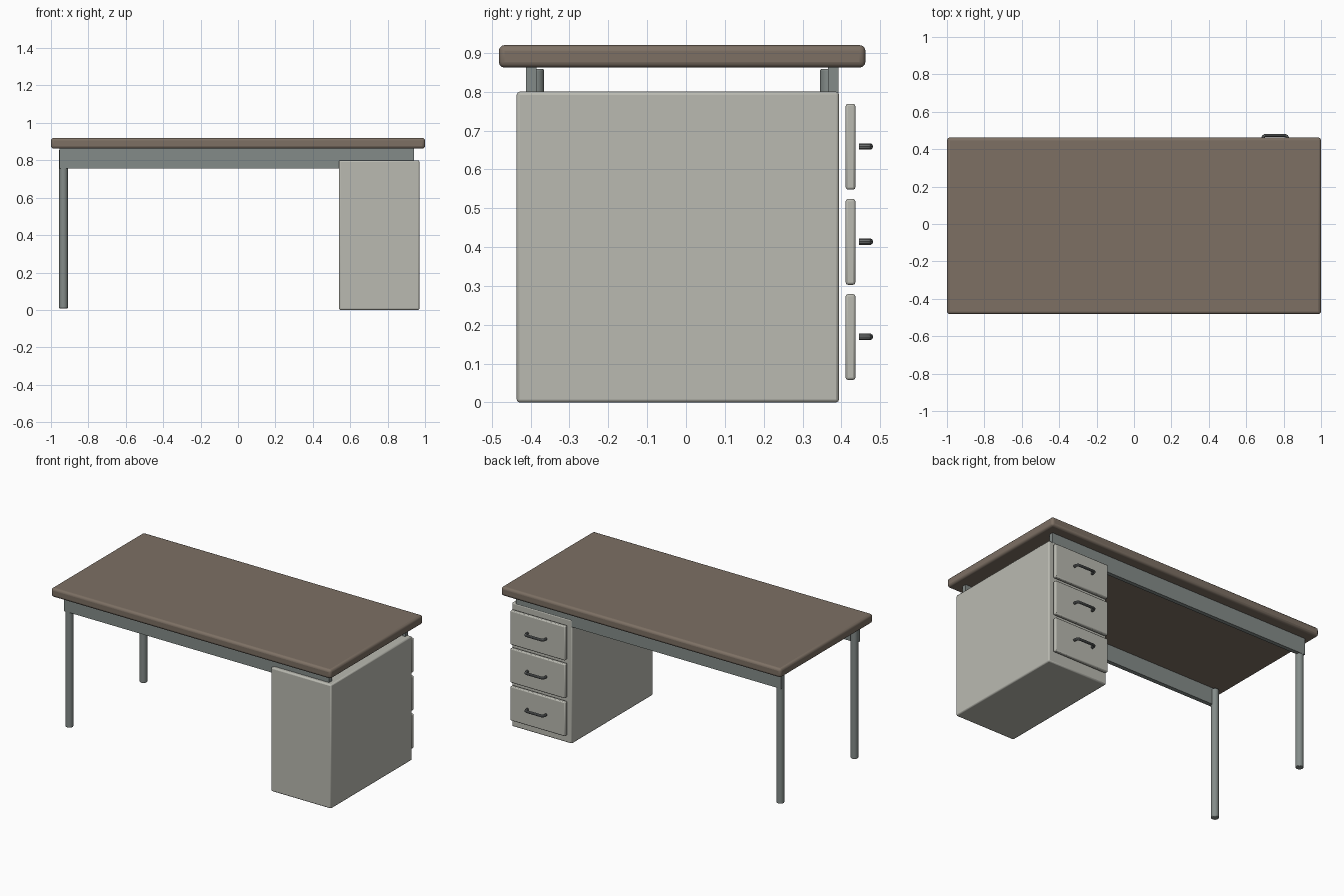
import bpy
from mathutils import Vector

if "Cube" in bpy.data.objects:
    bpy.data.objects.remove(bpy.data.objects["Cube"])


def material(name, rgb):
    m = bpy.data.materials.new(name)
    m.diffuse_color = (*rgb, 1)
    m.use_nodes = True
    m.node_tree.nodes["Principled BSDF"].inputs["Base Color"].default_value = m.diffuse_color
    return m


WOOD = material("brown_top", (0.205, 0.162, 0.127))
PANEL = material("pale_grey", (0.49, 0.49, 0.44))
FRAME = material("frame_grey", (0.23, 0.26, 0.25))
METAL = material("handle_grey", (0.16, 0.17, 0.17))


def smooth(o):
    bpy.ops.object.select_all(action='DESELECT')
    o.select_set(True)
    bpy.context.view_layer.objects.active = o
    bpy.ops.object.shade_smooth_by_angle(angle=0.6)


def box(name, lo, hi, mat, bevel=0.0, segments=2):
    lo, hi = Vector(lo), Vector(hi)
    bpy.ops.mesh.primitive_cube_add(size=1, location=(lo + hi) / 2)
    o = bpy.context.object
    o.name = name
    o.scale = hi - lo
    bpy.ops.object.transform_apply(location=False, rotation=False, scale=True)
    o.data.materials.append(mat)
    if bevel:
        b = o.modifiers.new("bevel", 'BEVEL')
        b.width, b.segments = bevel, segments
        smooth(o)
    return o


# Table top
box("table_top", (-1, -0.482, 0.862), (1, 0.462, 0.92), WOOD, 0.015, 3)

# Aprons under the top, along both long sides
box("front_apron", (-0.955, -0.412, 0.755), (0.94, -0.385, 0.862), FRAME)
box("back_apron", (-0.955, 0.366, 0.755), (0.94, 0.392, 0.862), FRAME)

# Round legs at the open end
for name, y in (("front_leg", -0.388), ("back_leg", 0.368)):
    bpy.ops.mesh.primitive_cylinder_add(vertices=24, radius=0.023, depth=0.85,
                                        location=(-0.933, y, 0.433))
    leg = bpy.context.object
    leg.name = name
    leg.data.materials.append(FRAME)
    b = leg.modifiers.new("bevel", 'BEVEL')
    b.width, b.segments = 0.003, 2
    smooth(leg)

# Pedestal cabinet
box("cabinet", (0.54, -0.436, 0), (0.97, 0.394, 0.8), PANEL, 0.008)


def handle(name, z):
    # Bent round bar following a shallow U
    c = bpy.data.curves.new(name, 'CURVE')
    c.dimensions = '3D'
    c.bevel_depth, c.bevel_resolution, c.use_fill_caps = 0.0085, 3, True
    half = [(0.066, 0.445), (0.066, 0.460), (0.062, 0.469), (0.053, 0.4735)]
    path = [(-x, y) for x, y in half] + half[::-1]
    s = c.splines.new('POLY')
    s.points.add(len(path) - 1)
    for p, (x, y) in zip(s.points, path):
        p.co = (0.755 + x, y, z, 1)
    o = bpy.data.objects.new(name, c)
    bpy.context.collection.objects.link(o)
    c.materials.append(METAL)
    bpy.ops.object.select_all(action='DESELECT')
    o.select_set(True)
    bpy.context.view_layer.objects.active = o
    bpy.ops.object.convert(target='MESH')
    smooth(bpy.context.object)


# Three drawer fronts with handles
for i, level in enumerate(("bottom", "middle", "top")):
    z = 0.058 + i * 0.245
    box(level + "_drawer_front", (0.56, 0.411, z), (0.952, 0.436, z + 0.221), PANEL, 0.006)
    handle(level + "_drawer_handle", z + 0.111)
